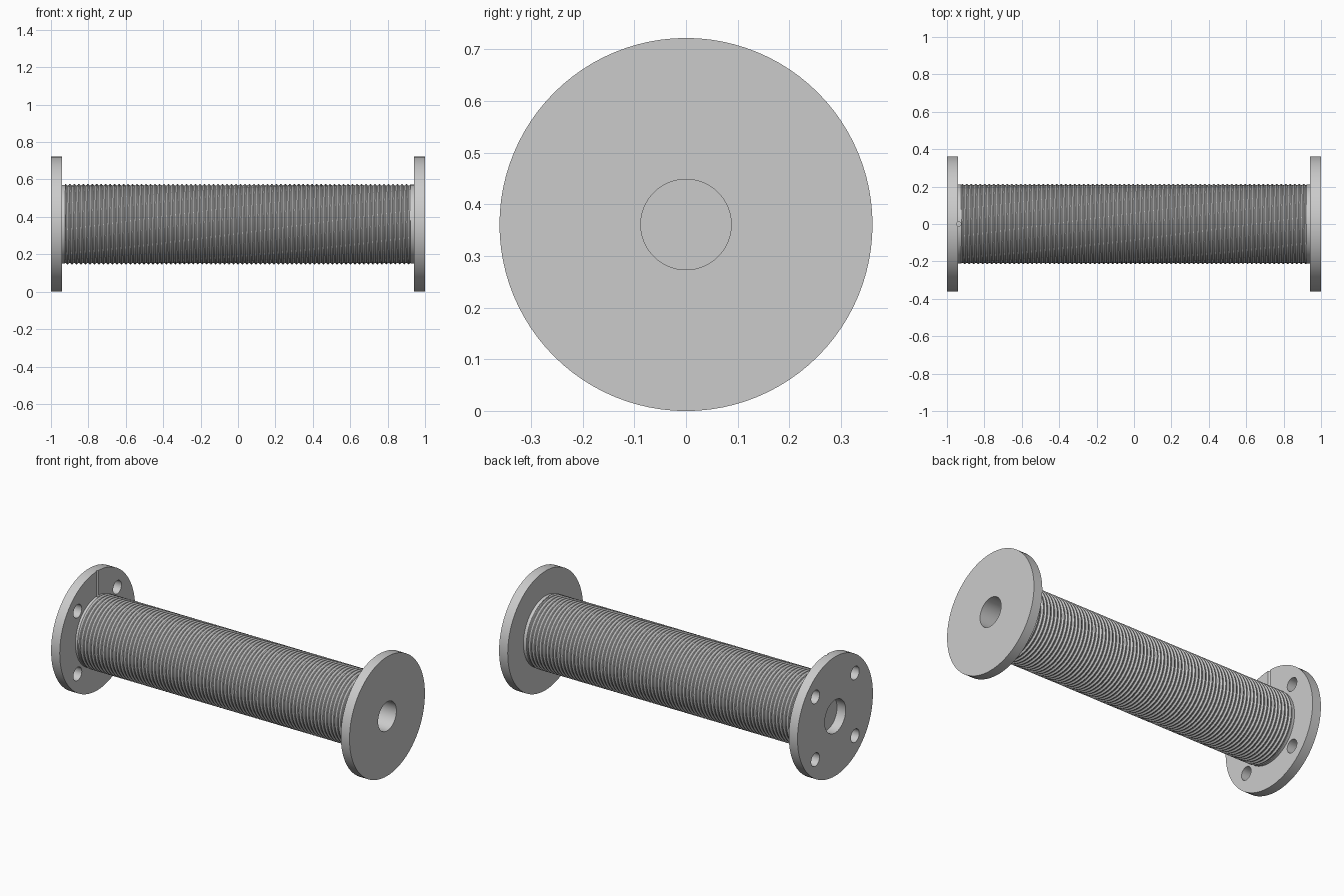
import bpy, bmesh
from math import pi, sin, cos, radians
from mathutils import Matrix, Vector

if "Cube" in bpy.data.objects:
    bpy.data.objects.remove(bpy.data.objects["Cube"], do_unlink=True)

AXIS_Z = 0.361          # height of the spool axis, also the flange radius
SEGS = 96

grey = bpy.data.materials.new("plain grey")
grey.use_nodes = True
colour = (0.6, 0.6, 0.6, 1)
grey.diffuse_color = colour
grey.node_tree.nodes["Principled BSDF"].inputs["Base Color"].default_value = colour


def finish(bm, name):
    bmesh.ops.recalc_face_normals(bm, faces=bm.faces)
    mesh = bpy.data.meshes.new(name)
    bm.to_mesh(mesh)
    bm.free()
    obj = bpy.data.objects.new(name, mesh)
    obj.location.z = AXIS_Z
    mesh.materials.append(grey)
    bpy.context.collection.objects.link(obj)
    return obj


def smooth(obj):
    bpy.ops.object.select_all(action='DESELECT')
    obj.select_set(True)
    bpy.context.view_layer.objects.active = obj
    bpy.ops.object.shade_smooth_by_angle(angle=radians(30))


# Spool body: both flanges, collars, core, shallow recess and long bore
profile = [(-0.942, 0), (-0.942, 0.1), (-1, 0.1), (-1, AXIS_Z), (-0.942, AXIS_Z),
           (-0.942, 0.211), (-0.925, 0.211), (-0.925, 0.204), (0.922, 0.204),
           (0.922, 0.211), (0.942, 0.211), (0.942, AXIS_Z), (1, AXIS_Z),
           (1, 0.0875), (-0.88, 0.0875), (-0.88, 0)]
bm = bmesh.new()
verts = [bm.verts.new((x, 0, r)) for x, r in profile]
edges = [bm.edges.new(pair) for pair in zip(verts, verts[1:])]
bmesh.ops.spin(bm, geom=verts + edges, cent=(0, 0, 0), axis=(1, 0, 0),
               angle=2 * pi, steps=SEGS)
bmesh.ops.remove_doubles(bm, verts=bm.verts, dist=1e-5)
body = finish(bm, "spool_body")

# Cutters: four bolt holes and the radial cable channel
bm = bmesh.new()
for sy in (-1, 1):
    for sz in (-1, 1):
        place = Matrix.Translation((-0.97, sy * 0.19, sz * 0.19)) @ Matrix.Rotation(pi / 2, 4, 'Y')
        bmesh.ops.create_cone(bm, cap_ends=True, segments=40, radius1=0.04,
                              radius2=0.04, depth=0.2, matrix=place)
bmesh.ops.create_cone(bm, cap_ends=True, segments=24, radius1=0.012, radius2=0.012,
                      depth=0.3, matrix=Matrix.Translation((-0.937, 0, 0.3)))
cutter = finish(bm, "hole_cutter")
cutter.hide_render = True

cut = body.modifiers.new("holes", 'BOOLEAN')
cut.operation = 'DIFFERENCE'
cut.solver = 'EXACT'
cut.object = cutter
bpy.context.view_layer.objects.active = body
body.select_set(True)
bpy.ops.object.modifier_apply(modifier="holes")
bpy.data.objects.remove(cutter, do_unlink=True)
smooth(body)

# Helical rope groove wrapped round the drum
PITCH, CREST, DEPTH = 0.024, 0.215, 0.008
START, END, STEPS, ARC = -0.925, 0.922, 72, 5
section = [(0.0, CREST)]
section += [(0.15 + 0.85 * i / ARC, CREST - DEPTH * sin(pi * i / ARC)) for i in range(ARC)]
turns = int((END - START) / PITCH) + 2
bm = bmesh.new()
rows = []
for s in range(STEPS + 1):
    a = 2 * pi * s / STEPS
    row = []
    for t in range(turns):
        for u, r in section:
            x = START + PITCH * (t - 1 + u + s / STEPS)
            x = min(max(x, START), END)
            row.append(bm.verts.new((x, r * sin(a), r * cos(a))))
    rows.append(row)
for a, b in zip(rows, rows[1:]):
    for i in range(len(a) - 1):
        xs = [v.co.x for v in (a[i], a[i + 1], b[i + 1], b[i])]
        if max(xs) - min(xs) > 1e-6:
            bm.faces.new((a[i], a[i + 1], b[i + 1], b[i]))
bmesh.ops.delete(bm, geom=[v for v in bm.verts if not v.link_faces], context='VERTS')
bmesh.ops.remove_doubles(bm, verts=bm.verts, dist=1e-5)
thread = finish(bm, "drum_groove")
smooth(thread)
